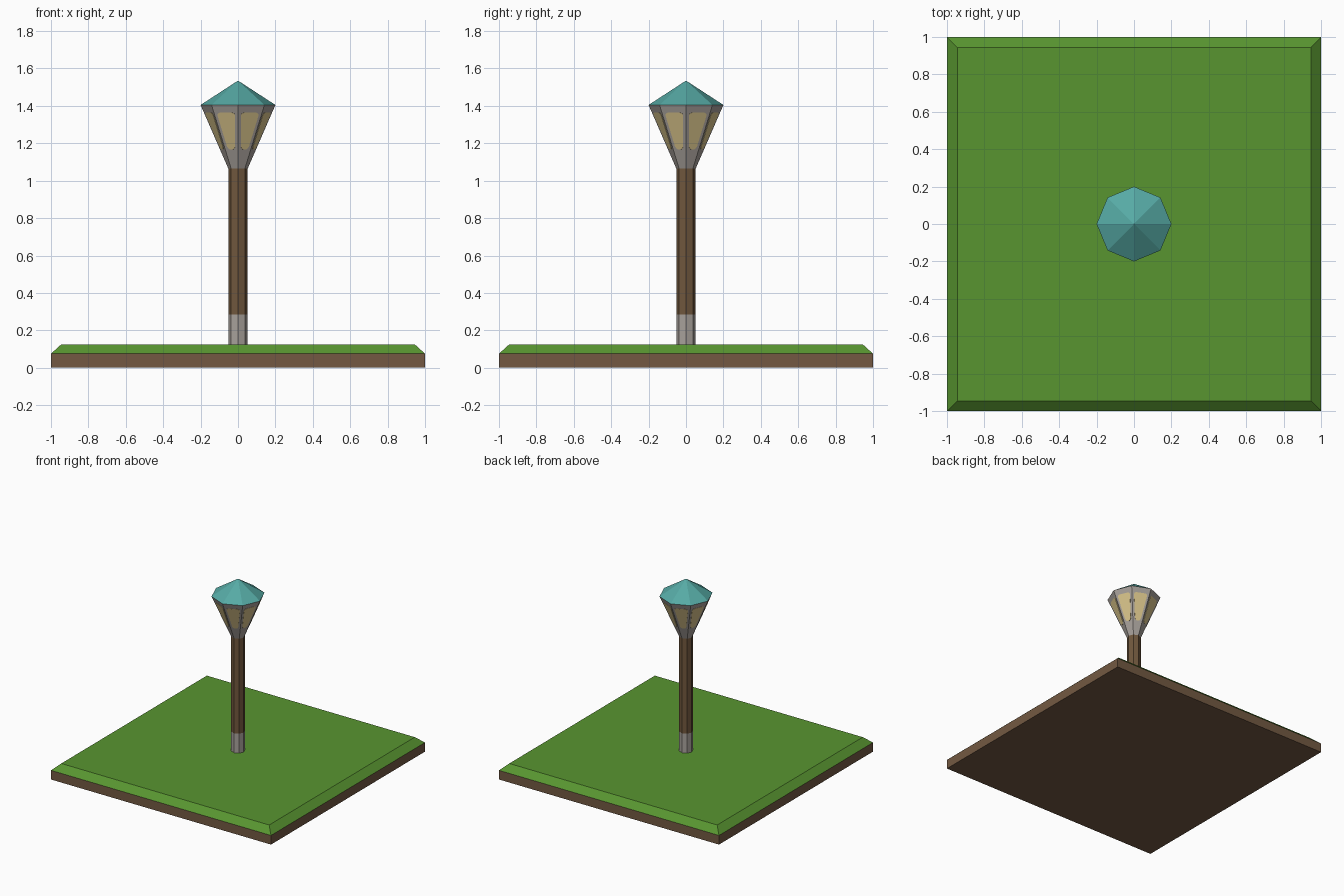
import bpy, bmesh, math
from mathutils import Vector

if "Cube" in bpy.data.objects:
    bpy.data.objects.remove(bpy.data.objects["Cube"])


def material(name, rgb):
    m = bpy.data.materials.new(name)
    lin = [(c / 255 / 12.92) if c < 11 else ((c / 255 + 0.055) / 1.055) ** 2.4 for c in rgb]
    m.diffuse_color = (*lin, 1)
    m.use_nodes = True
    m.node_tree.nodes["Principled BSDF"].inputs["Base Color"].default_value = m.diffuse_color
    return m


soil = material("soil brown", (115, 89, 66))
grass = material("grass green", (88, 149, 48))
wood = material("wood brown", (112, 87, 61))
stone = material("stone grey", (168, 161, 155))
glow = material("lamp yellow", (218, 197, 139))
teal = material("roof teal", (86, 170, 165))


def finish(name, bm, mat):
    bmesh.ops.recalc_face_normals(bm, faces=bm.faces)
    me = bpy.data.meshes.new(name)
    bm.to_mesh(me)
    bm.free()
    me.materials.append(mat)
    ob = bpy.data.objects.new(name, me)
    bpy.context.collection.objects.link(ob)
    return ob


def prism(name, mat, sides, r0, r1, z0, z1, turn=0.0):
    """Flat-sided frustum or cone standing between two heights."""
    def ring(r, z):
        return [bm.verts.new((r * math.cos(turn + i * math.tau / sides),
                              r * math.sin(turn + i * math.tau / sides), z)) for i in range(sides)]
    bm = bmesh.new()
    low = ring(r0, z0)
    high = ring(r1, z1) if r1 else [bm.verts.new((0, 0, z1))] * sides
    bm.faces.new(low)
    if r1:
        bm.faces.new(high)
    for i in range(sides):
        j = (i + 1) % sides
        bm.faces.new([low[i], low[j], high[j], high[i]] if r1 else [low[i], low[j], high[i]])
    return finish(name, bm, mat)


# Ground slab with a bevelled lawn on top
D = math.sqrt(2)
prism("soil_slab", soil, 4, D, D, 0, 0.075, math.pi / 4)
prism("lawn", grass, 4, D, 0.945 * D, 0.075, 0.125, math.pi / 4)

# Octagonal post with stone foot
R, TOP, Z0, Z1 = 0.052, 0.2, 1.065, 1.405
prism("post_foot", stone, 8, R, R, 0.125, 0.285)
prism("post", wood, 8, R, R, 0.285, Z0)

# Lantern and roof
prism("lantern_housing", stone, 8, R, TOP, Z0, Z1)
prism("roof", teal, 8, TOP, 0, Z1, 1.535)

# Rounded glowing panes, one thin plate on each lantern side
bm = bmesh.new()
half = math.pi / 8


def pane_corners():
    """Trapezoid corners as (sideways, height), anticlockwise."""
    out = []
    for z, s in ((1.166, -1), (1.166, 1), (1.364, 1), (1.364, -1)):
        r = R + (TOP - R) * (z - Z0) / (Z1 - Z0)
        out.append(Vector((s * (r * math.sin(half) - 0.016), z)))
    return out


corners = pane_corners()
outline = []
for i, c in enumerate(corners):
    a = c + (corners[i - 1] - c).normalized() * 0.022
    b = c + (corners[(i + 1) % 4] - c).normalized() * 0.022
    for t in (0, 0.25, 0.5, 0.75, 1):
        outline.append(a * (1 - t) ** 2 + c * 2 * t * (1 - t) + b * t * t)

for k in range(8):
    ang = half + k * math.tau / 8
    loops = []
    for lift in (-0.001, 0.002):
        loop = []
        for u, z in outline:
            d = (R + (TOP - R) * (z - Z0) / (Z1 - Z0)) * math.cos(half) + lift
            loop.append(bm.verts.new((d * math.cos(ang) - u * math.sin(ang),
                                      d * math.sin(ang) + u * math.cos(ang), z)))
        loops.append(loop)
    n = len(outline)
    bm.faces.new(loops[0][::-1])
    bm.faces.new(loops[1])
    for i in range(n):
        j = (i + 1) % n
        bm.faces.new([loops[0][i], loops[0][j], loops[1][j], loops[1][i]])
finish("lantern_panes", bm, glow)
